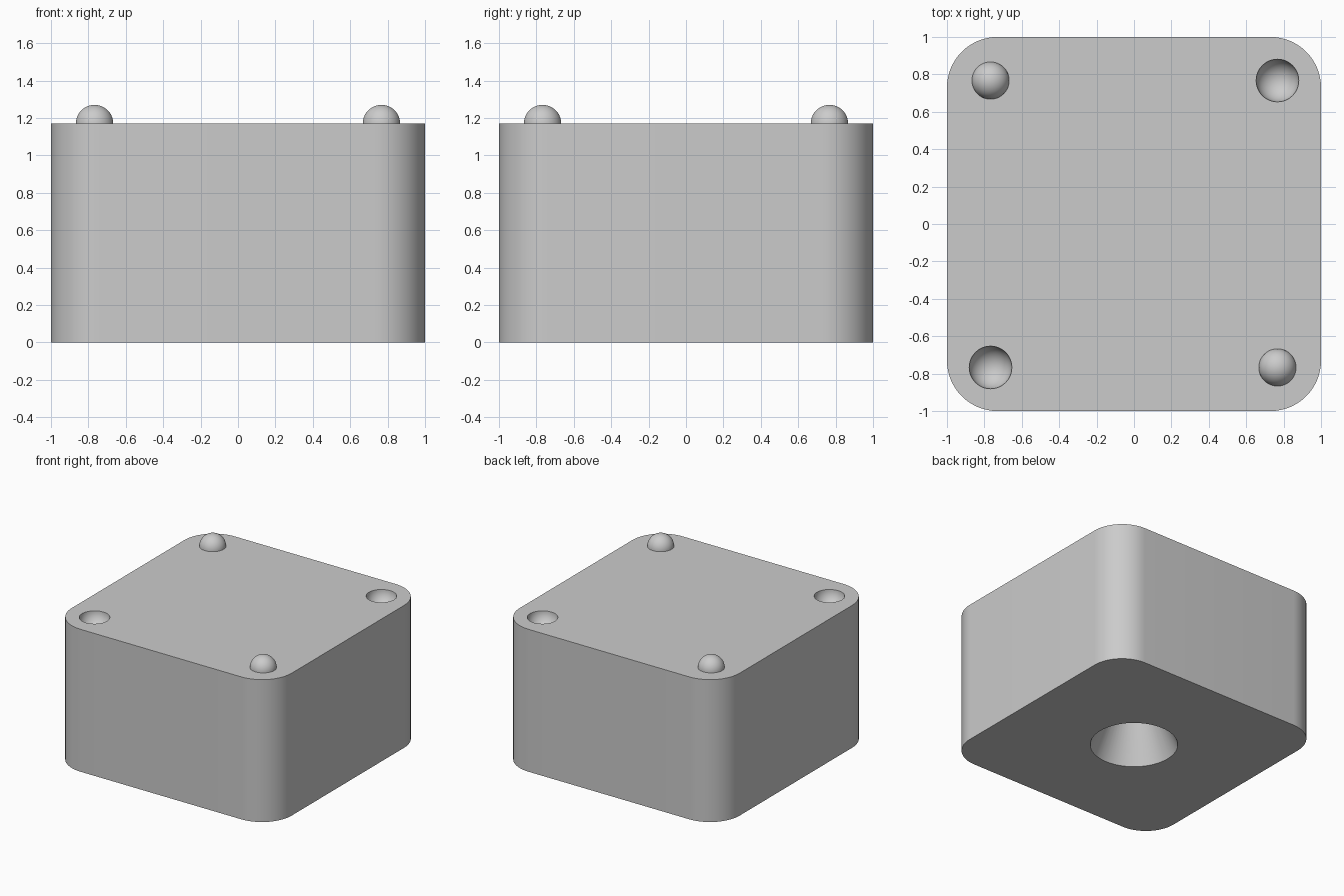
import bpy, bmesh
from math import sin, cos, pi, radians
from mathutils import Vector

cube = bpy.data.objects.get("Cube")
if cube:
    bpy.data.objects.remove(cube, do_unlink=True)

HEIGHT = 1.17        # flat top of the block
CORNER = 0.27        # corner radius
KEY = 0.767          # offset of the registration keys

grey = bpy.data.materials.new("light_grey")
grey.use_nodes = True
COLOUR = (0.6, 0.6, 0.6, 1)
grey.diffuse_color = COLOUR
grey.node_tree.nodes["Principled BSDF"].inputs["Base Color"].default_value = COLOUR


def make_object(name, bm):
    bmesh.ops.recalc_face_normals(bm, faces=bm.faces)
    mesh = bpy.data.meshes.new(name)
    bm.to_mesh(mesh)
    bm.free()
    mesh.materials.append(grey)
    obj = bpy.data.objects.new(name, mesh)
    bpy.context.collection.objects.link(obj)
    return obj


def activate(obj):
    bpy.ops.object.select_all(action='DESELECT')
    obj.select_set(True)
    bpy.context.view_layer.objects.active = obj


def smooth(obj):
    activate(obj)
    bpy.ops.object.shade_smooth_by_angle(angle=radians(30))


def ball(name, radius, x, y, half=False):
    bm = bmesh.new()
    bmesh.ops.create_uvsphere(bm, u_segments=48, v_segments=24, radius=radius)
    if half:
        bmesh.ops.bisect_plane(bm, geom=bm.verts[:] + bm.edges[:] + bm.faces[:],
                               plane_co=(0, 0, 0), plane_no=(0, 0, 1), clear_inner=True)
    bmesh.ops.translate(bm, verts=bm.verts, vec=(x, y, HEIGHT))
    return make_object(name, bm)


def cut(target, cutter):
    cutter.hide_render = True
    mod = target.modifiers.new("cut", 'BOOLEAN')
    mod.operation = 'DIFFERENCE'
    mod.solver = 'EXACT'
    mod.object = cutter
    activate(target)
    bpy.ops.object.modifier_apply(modifier=mod.name)
    bpy.data.objects.remove(cutter, do_unlink=True)


# Block with rounded vertical corners
bm = bmesh.new()
inner = 1 - CORNER
STEPS = 16
outline = []
for q, (sx, sy) in enumerate([(1, 1), (-1, 1), (-1, -1), (1, -1)]):
    for i in range(STEPS + 1):
        a = (q + i / STEPS) * pi / 2
        outline.append(bm.verts.new((sx * inner + CORNER * cos(a),
                                     sy * inner + CORNER * sin(a), 0)))
base = bm.faces.new(outline)
walls = bmesh.ops.extrude_face_region(bm, geom=[base], use_keep_orig=True)
top = [v for v in walls["geom"] if isinstance(v, bmesh.types.BMVert)]
bmesh.ops.translate(bm, verts=top, vec=Vector((0, 0, HEIGHT)))
block = make_object("block", bm)

# Round sockets in two opposite corners of the top
for side in (1, -1):
    cut(block, ball("socket_cutter", 0.114, side * KEY, side * KEY))

# Tapered pouring hole in the underside
bm = bmesh.new()
bmesh.ops.create_cone(bm, cap_ends=True, segments=64, radius1=0.36, radius2=0.1, depth=0.6)
bmesh.ops.translate(bm, verts=bm.verts, vec=(0, 0, 0.23))
cut(block, make_object("funnel_cutter", bm))
smooth(block)

# Domed pegs in the other two corners
for side, name in ((1, "front_left_peg"), (-1, "back_right_peg")):
    smooth(ball(name, 0.1, side * KEY, -side * KEY, half=True))
